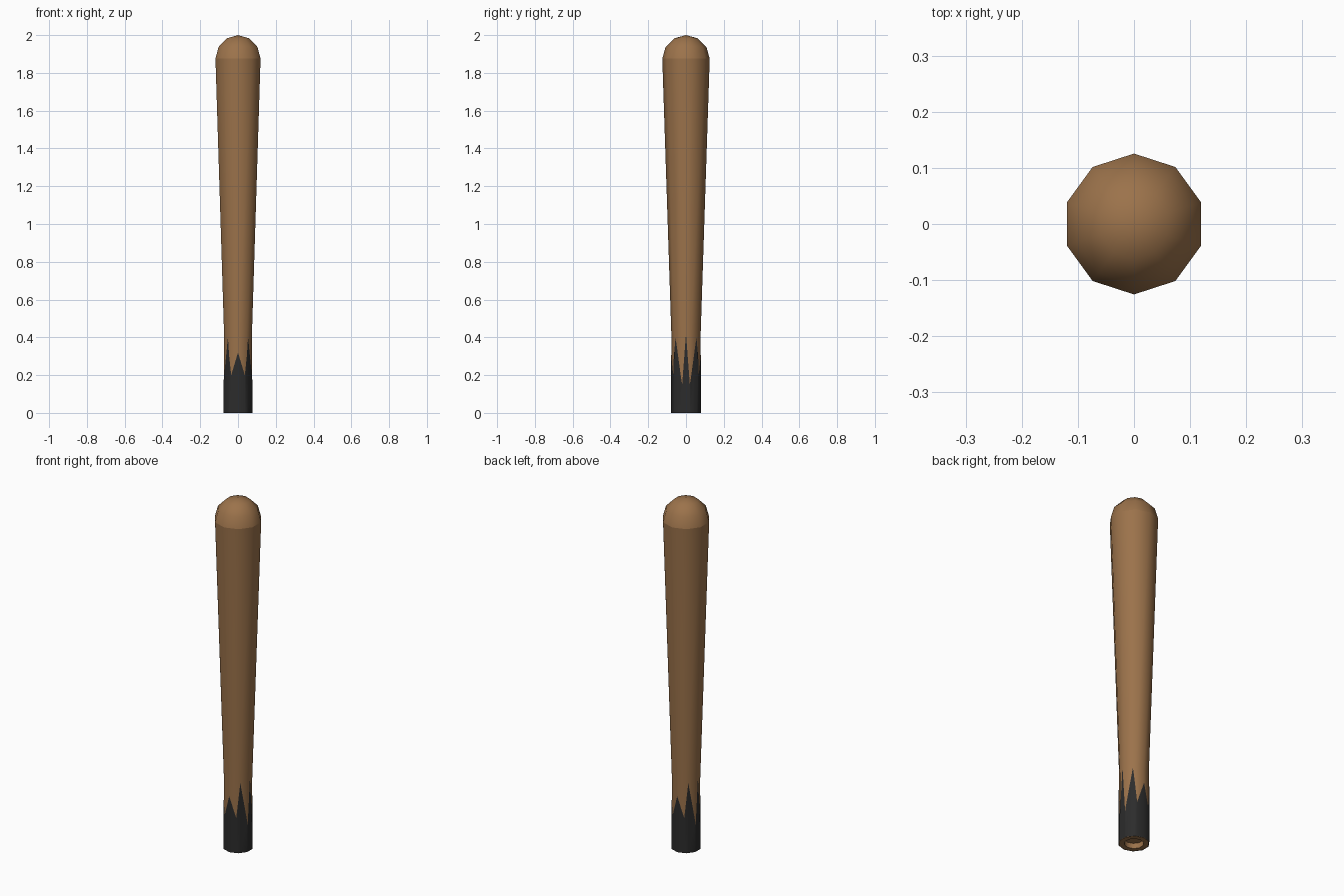
import bpy, bmesh
from math import sin, cos, radians, pi

if "Cube" in bpy.data.objects:
    bpy.data.objects.remove(bpy.data.objects["Cube"])

SIDES = 10


def finish(name, bm, colour):
    bmesh.ops.recalc_face_normals(bm, faces=bm.faces[:])
    mesh = bpy.data.meshes.new(name)
    bm.to_mesh(mesh)
    bm.free()
    ob = bpy.data.objects.new(name, mesh)
    bpy.context.collection.objects.link(ob)
    mat = bpy.data.materials.new(name + "_colour")
    mat.diffuse_color = colour
    mat.use_nodes = True
    mat.node_tree.nodes["Principled BSDF"].inputs["Base Color"].default_value = mat.diffuse_color
    mesh.materials.append(mat)
    bpy.ops.object.select_all(action='DESELECT')
    ob.select_set(True)
    bpy.context.view_layer.objects.active = ob
    return ob


def ring_point(r, deg, z):
    """Point on a ten-sided ring; 0 degrees is the front, where a corner sits."""
    step = 360 / SIDES
    off = deg % step - step / 2
    d = r * cos(pi / SIDES) / cos(radians(off))
    return (d * sin(radians(deg)), -d * cos(radians(deg)), z)


# wooden body: recessed butt, straight handle, tapering barrel, rounded tip
bm = bmesh.new()
profile = [(0.05, 0.03), (0.05, 0), (0.077, 0), (0.077, 0.40), (0.1255, 1.875),
           (0.108, 1.9375), (0.0625, 1.983)]
rings = [[bm.verts.new(ring_point(r, 360 / SIDES * i, z)) for i in range(SIDES)]
         for r, z in profile]
for a, b in zip(rings, rings[1:]):
    for i in range(SIDES):
        j = (i + 1) % SIDES
        bm.faces.new((a[i], a[j], b[j], b[i]))
tip = bm.verts.new((0, 0, 2))
for i in range(SIDES):
    bm.faces.new((rings[-1][i], rings[-1][(i + 1) % SIDES], tip))
bm.faces.new(rings[0])
# keep the seam under the rounded tip crisp
for i in range(SIDES):
    bm.edges.get((rings[4][i], rings[4][(i + 1) % SIDES])).smooth = False
finish("bat_body", bm, (0.33, 0.17, 0.07, 1))
bpy.ops.object.shade_smooth_by_angle(angle=radians(40), keep_sharp_edges=True)

# dark grip with a jagged upper edge, same on front/back and left/right
quarter = [(0, 0.32), (28, 0.20), (44, 0.40), (75, 0.15), (90, 0.42)]
half = quarter + [(180 - a, z) for a, z in quarter[-2::-1]]
jag = half + [(360 - a, z) for a, z in half[-2::-1]]


def jag_height(deg):
    for (a0, z0), (a1, z1) in zip(jag, jag[1:]):
        if a0 <= deg <= a1:
            return z0 + (z1 - z0) * (deg - a0) / (a1 - a0)


angles = sorted({a for a, z in jag if a < 360} | {36 * i for i in range(SIDES)})
bm = bmesh.new()
low = [bm.verts.new(ring_point(0.0795, a, 0)) for a in angles]
top = [bm.verts.new(ring_point(0.0795, a, jag_height(a))) for a in angles]
for i in range(len(angles)):
    j = (i + 1) % len(angles)
    bm.faces.new((low[i], low[j], top[j], top[i]))
finish("grip", bm, (0.025, 0.025, 0.025, 1))
bpy.ops.object.shade_smooth_by_angle(angle=radians(40))
